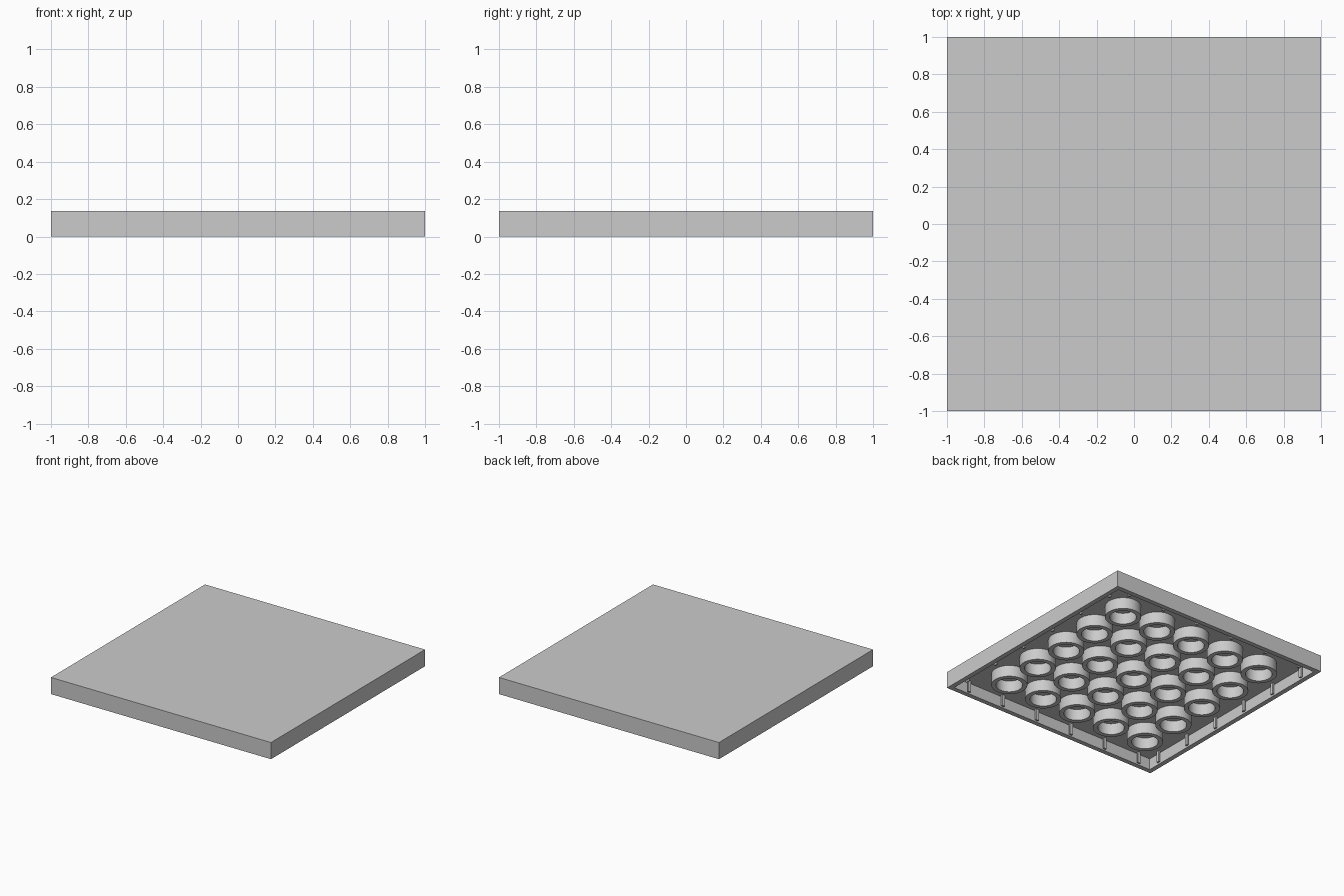
import bpy
import bmesh
from math import pi
from mathutils import Matrix, Vector

old = bpy.data.objects.get("Cube")
if old:
    bpy.data.objects.remove(old)

HEIGHT, PLATE, WALL = 0.137, 0.044, 0.055
DEPTH = HEIGHT - PLATE          # hollow under the top plate
CELLS = 6
PITCH = 2 / CELLS

grey = bpy.data.materials.new("light grey")
grey.use_nodes = True
grey.diffuse_color = (0.6, 0.6, 0.6, 1)
grey.node_tree.nodes["Principled BSDF"].inputs["Base Color"].default_value = (0.6, 0.6, 0.6, 1)


def add_object(name, bm, smooth=False):
    bmesh.ops.recalc_face_normals(bm, faces=bm.faces)
    mesh = bpy.data.meshes.new(name)
    bm.to_mesh(mesh)
    bm.free()
    mesh.materials.append(grey)
    obj = bpy.data.objects.new(name, mesh)
    bpy.context.collection.objects.link(obj)
    if smooth:
        bpy.ops.object.select_all(action="DESELECT")
        obj.select_set(True)
        bpy.context.view_layer.objects.active = obj
        bpy.ops.object.shade_smooth_by_angle()
    return obj


def add_box(bm, size, centre):
    matrix = Matrix.Translation(centre) @ Matrix.Diagonal((*size, 1))
    return bmesh.ops.create_cube(bm, size=1, matrix=matrix)["verts"]


# Tile shell: a slab hollowed out from below
bm = bmesh.new()
add_box(bm, (2, 2, HEIGHT), (0, 0, HEIGHT / 2))
bm.normal_update()
floor = min(bm.faces, key=lambda f: f.calc_center_median().z)
bmesh.ops.inset_region(bm, faces=[floor], thickness=WALL)
pocket = bmesh.ops.extrude_face_region(bm, geom=[floor])["geom"]
bmesh.ops.translate(bm, vec=(0, 0, DEPTH),
                    verts=[v for v in pocket if isinstance(v, bmesh.types.BMVert)])
if floor.is_valid:
    bmesh.ops.delete(bm, geom=[floor], context="FACES_ONLY")
add_object("tile_shell", bm)


# Underside tubes: a rim profile spun about each grid crossing
def add_tube(bm, x, y, outer=0.136, inner=0.1):
    profile = [(outer, DEPTH), (outer, 0), (inner, 0), (inner, DEPTH)]
    verts = [bm.verts.new((x + r, y, z)) for r, z in profile]
    edges = [bm.edges.new(pair) for pair in zip(verts, verts[1:])]
    bmesh.ops.spin(bm, geom=verts + edges, cent=(x, y, 0), axis=(0, 0, 1),
                   angle=2 * pi, steps=48, use_merge=True)


bm = bmesh.new()
for i in range(1, CELLS):
    for j in range(1, CELLS):
        add_tube(bm, i * PITCH - 1, j * PITCH - 1)
bmesh.ops.remove_doubles(bm, verts=bm.verts, dist=0.0001)
add_object("underside_tubes", bm, smooth=True)

# Inner wall ribs: one per cell on each of the four walls
RIB_WIDTH, RIB_DEPTH = 0.025, 0.014
bm = bmesh.new()
for side in range(4):
    turn = Matrix.Rotation(side * pi / 2, 3, "Z")
    for i in range(CELLS):
        centre = Vector(((i + 0.5) * PITCH - 1, 1 - WALL - RIB_DEPTH / 2, DEPTH / 2))
        verts = add_box(bm, (RIB_WIDTH, RIB_DEPTH, DEPTH), centre)
        bmesh.ops.rotate(bm, verts=verts, cent=(0, 0, 0), matrix=turn)
add_object("wall_ribs", bm)
